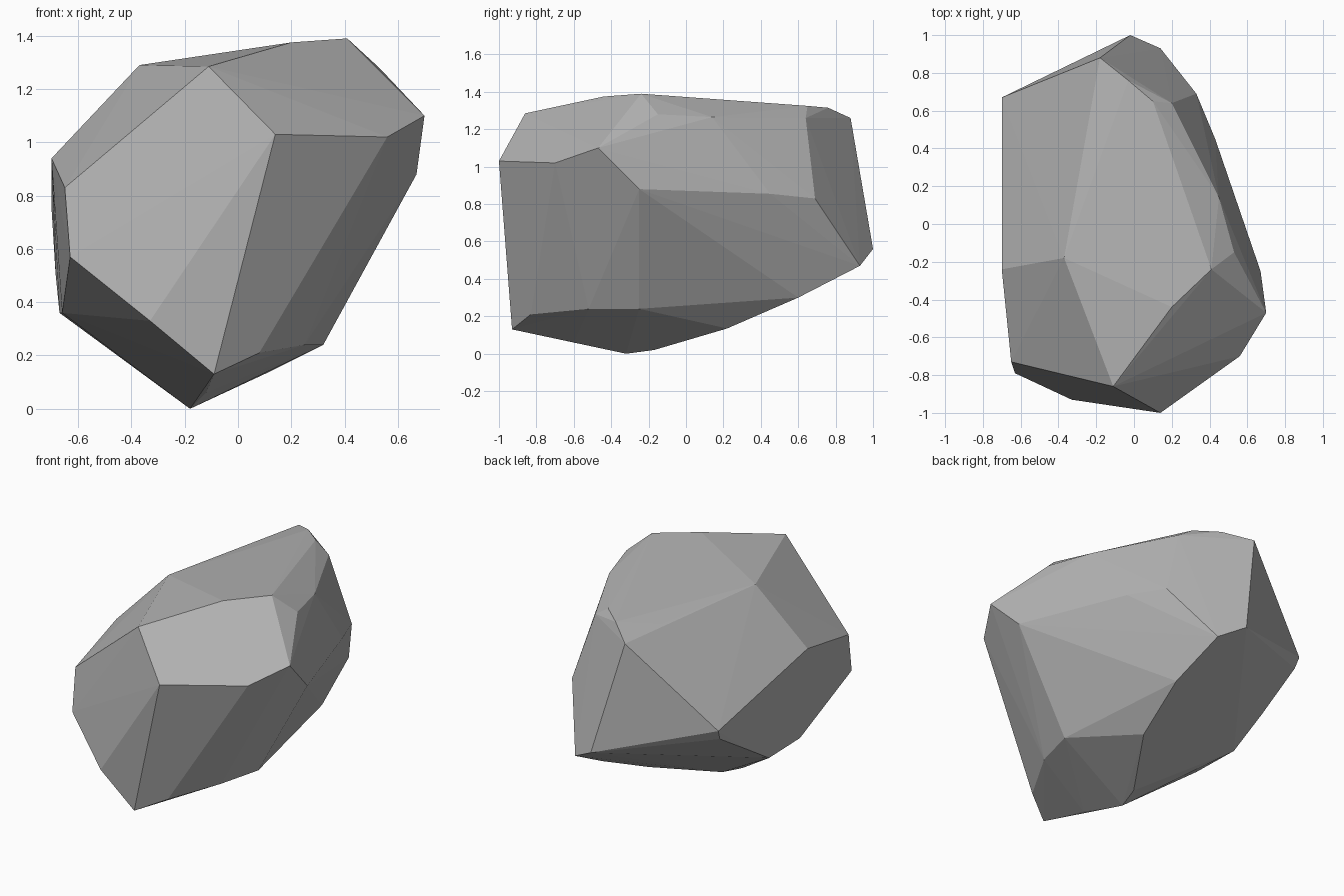
import bpy
import bmesh
from mathutils import Vector

# Remove the default object
default_cube = bpy.data.objects.get("Cube")
if default_cube:
    bpy.data.objects.remove(default_cube, do_unlink=True)

# Corner points of the boulder, grouped by region, in hundredths of a unit
UNIT = 0.01

crown_front = [(-11, -86, 128.5), (20, -44, 137.5), (41, -24, 139)]
crown_right = [(53, -15, 128), (45, 14, 126.5), (20, 64, 126), (10, 65, 132.5)]
crown_left = [(-37, -18, 129), (-29, 25, 127), (-22, 56, 127.5)]
crown_back = [(-3, 76, 131.5), (-18, 88, 126)]

front_shoulder = [(70, -47, 110), (56, -70, 102), (14, -100, 103)]
side_shoulder = [(67, -25, 88), (43, 45, 85.5), (33, 69, 83)]
back_tip = [(-2, 100, 56), (14, 93, 47), (18, 60, 30)]

left_flank = [(-70, -24, 94), (-70, 67, 75.5), (-69, 64, 69)]
left_corner = [(-65, -73, 83), (-63, -79, 57), (-33, -93, 33)]
left_keel = [(-66, -22, 36), (-67, 11, 36), (-68.5, 35, 51)]

base_rim = [(-9, -93, 13), (8, -83, 21), (25, -52, 24), (32, -25, 24), (11, 22, 13.5)]
base_foot = [(-18, -32, 0), (-12, -60, 6), (-14, -17, 2)]

regions = [
    crown_front, crown_right, crown_left, crown_back,
    front_shoulder, side_shoulder, back_tip,
    left_flank, left_corner, left_keel,
    base_rim, base_foot,
]


def make_material(name, colour):
    """Create a plain matte material."""
    material = bpy.data.materials.new(name)
    material.use_nodes = True
    material.diffuse_color = colour
    shader = next(n for n in material.node_tree.nodes if n.type == "BSDF_PRINCIPLED")
    shader.inputs["Base Color"].default_value = colour
    shader.inputs["Roughness"].default_value = 0.9
    return material


def make_boulder(name, point_groups, material):
    """Wrap all corner points in a faceted convex skin."""
    bm = bmesh.new()
    for group in point_groups:
        for point in group:
            bm.verts.new(Vector(point) * UNIT)
    hull = bmesh.ops.convex_hull(bm, input=bm.verts)

    # Drop any corner that ended up inside the skin
    inner = [v for v in hull["geom_interior"] if isinstance(v, bmesh.types.BMVert)]
    bmesh.ops.delete(bm, geom=inner, context="VERTS")
    bmesh.ops.recalc_face_normals(bm, faces=bm.faces)

    mesh = bpy.data.meshes.new(name)
    bm.to_mesh(mesh)
    bm.free()
    mesh.materials.append(material)
    mesh.shade_flat()

    boulder = bpy.data.objects.new(name, mesh)
    bpy.context.collection.objects.link(boulder)
    return boulder


stone_grey = make_material("stone_grey", (0.45, 0.45, 0.45, 1.0))
make_boulder("boulder", regions, stone_grey)
